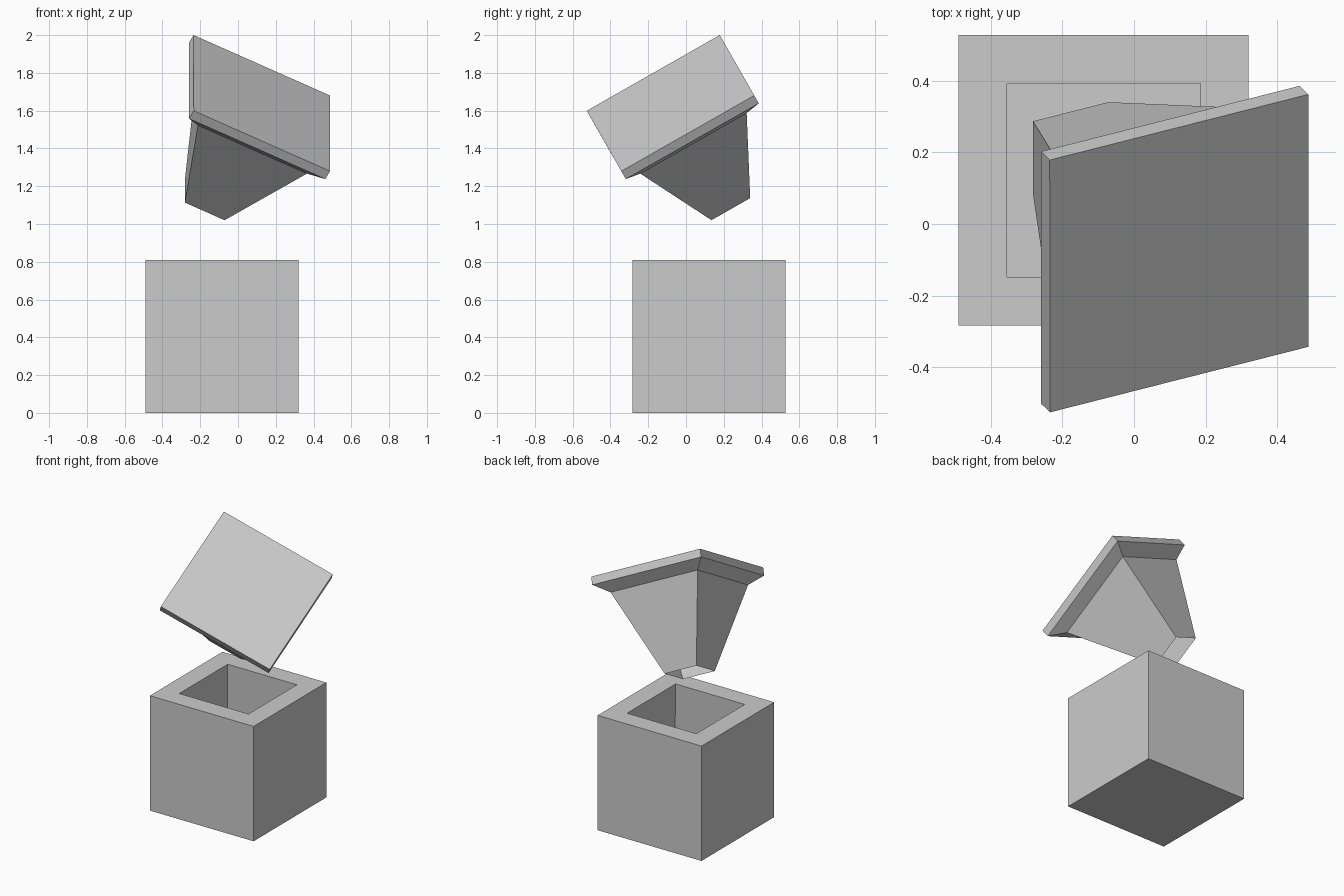
import bpy
import bmesh
from mathutils import Matrix, Vector

cube = bpy.data.objects.get("Cube")
if cube:
    bpy.data.objects.remove(cube, do_unlink=True)

grey = bpy.data.materials.new("plain_grey")
grey.use_nodes = True
colour = (0.6, 0.6, 0.6, 1)
grey.diffuse_color = colour
grey.node_tree.nodes["Principled BSDF"].inputs["Base Color"].default_value = colour


def square_loft(name, profile, cap_start, cap_end, matrix):
    """Join square rings, given as (half width, height), into one flat-faced object."""
    bm = bmesh.new()
    rings = [[bm.verts.new((sx * h, sy * h, z))
              for sx, sy in ((-1, -1), (1, -1), (1, 1), (-1, 1))]
             for h, z in profile]
    for a, b in zip(rings, rings[1:]):
        for i in range(4):
            j = (i + 1) % 4
            bm.faces.new((b[i], b[j], a[j], a[i]))
    if cap_start:
        bm.faces.new(rings[0])
    if cap_end:
        bm.faces.new(reversed(rings[-1]))
    mesh = bpy.data.meshes.new(name)
    bm.to_mesh(mesh)
    bm.free()
    mesh.materials.append(grey)
    obj = bpy.data.objects.new(name, mesh)
    obj.matrix_world = matrix
    bpy.context.collection.objects.link(obj)
    return obj


# Hollow box: cavity floor, cavity walls, rim, outer walls, base
square_loft("box",
            [(0.295, 0.1), (0.27, 0.81), (0.405, 0.81), (0.405, 0)],
            True, True, Matrix.Translation((-0.085, 0.122, 0)))

# Tilted lid: square slab, sloped shoulder, hollow taper open at its tip
u = Vector((0.891, 0.226, -0.395)).normalized()
v = Vector((0, 0.869, 0.494)).normalized()
n = u.cross(v).normalized()
v = n.cross(u)
tilt = Matrix((u, v, n)).transposed().to_4x4()
square_loft("tilted_lid",
            [(0.405, 0), (0.405, -0.054), (0.324, -0.11), (0.118, -0.665)],
            True, False, Matrix.Translation((0.126, -0.082, 1.64)) @ tilt)
